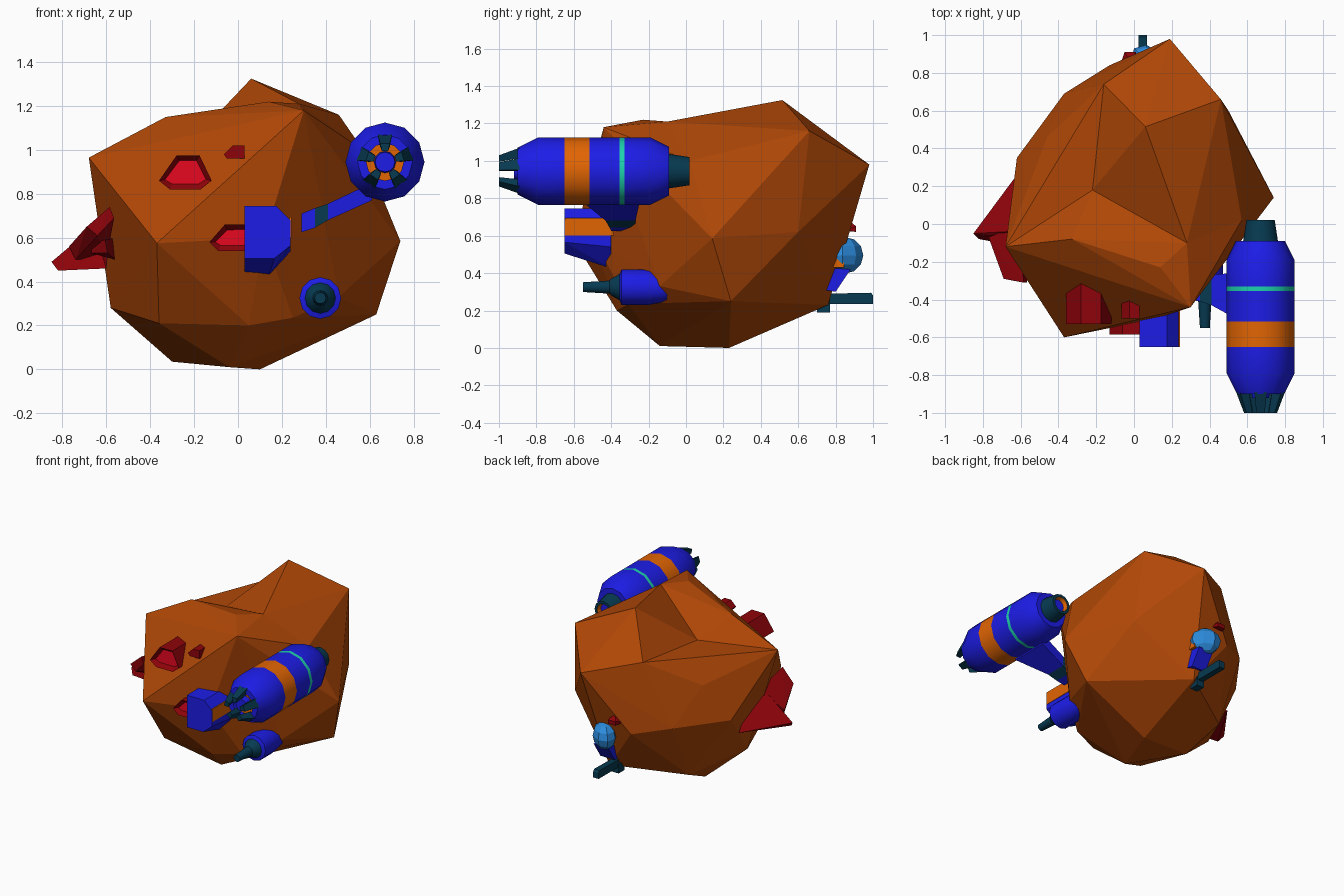
import bpy, bmesh, math
from mathutils import Vector

if "Cube" in bpy.data.objects:
    bpy.data.objects.remove(bpy.data.objects["Cube"])

COLOURS = {
    "rock": (0.43, 0.063, 0.002), "blue": (0.012, 0.012, 0.80), "orange": (0.76, 0.13, 0.001),
    "teal": (0.002, 0.042, 0.082), "mint": (0.012, 0.64, 0.42), "light_blue": (0.025, 0.26, 0.72),
    "dark_red": (0.27, 0.001, 0.003), "bright_red": (0.80, 0.002, 0.014),
}
NAMES = list(COLOURS)
MATS = []
for n, c in COLOURS.items():
    m = bpy.data.materials.new(n)
    m.diffuse_color = (*c, 1)
    m.use_nodes = True
    m.node_tree.nodes["Principled BSDF"].inputs["Base Color"].default_value = m.diffuse_color
    MATS.append(m)


def finish(bm, name, colour=None):
    """Turn a bmesh into an object; a single colour or faces already indexed."""
    bmesh.ops.recalc_face_normals(bm, faces=bm.faces)
    me = bpy.data.meshes.new(name)
    if colour:
        for f in bm.faces:
            f.material_index = NAMES.index(colour)
    bm.to_mesh(me)
    bm.free()
    for m in MATS:
        me.materials.append(m)
    ob = bpy.data.objects.new(name, me)
    bpy.context.collection.objects.link(ob)
    return ob


def hull_mesh(points):
    bm = bmesh.new()
    for p in points:
        bm.verts.new(p)
    bmesh.ops.convex_hull(bm, input=bm.verts[:], use_existing_faces=False)
    loose = [v for v in bm.verts if not v.link_faces]
    bmesh.ops.delete(bm, geom=loose, context='VERTS')
    return bm


def hull(name, points, colour):
    return finish(hull_mesh(points), name, colour)


def box(name, x0, x1, y0, y1, z0, z1, colour):
    return hull(name, [(x, y, z) for x in (x0, x1) for y in (y0, y1) for z in (z0, z1)], colour)


def lathe_y(name, cx, cz, profile, sides=12):
    """Rings along y: (y, radius, colour of the band that follows), smooth around."""
    bm = bmesh.new()
    rings = []
    for y, r, _ in profile:
        rings.append([bm.verts.new((cx + r * math.cos(2 * math.pi * i / sides), y,
                                    cz + r * math.sin(2 * math.pi * i / sides)))
                      for i in range(sides)])
    for k in range(len(rings) - 1):
        a, b = rings[k], rings[k + 1]
        for i in range(sides):
            j = (i + 1) % sides
            f = bm.faces.new((a[i], a[j], b[j], b[i]))
            f.material_index = NAMES.index(profile[k][2])
            f.smooth = True
    bmesh.ops.remove_doubles(bm, verts=bm.verts, dist=0.0005)
    ob = finish(bm, name)
    ob.data.set_sharp_from_angle(angle=math.radians(31))
    return ob


def crystal(name, outline, y_front, y_back, depth=0.0):
    """Red prism along y; with depth, a bright panel is sunk in its front."""
    bm = bmesh.new()
    a = [bm.verts.new((x, y_front, z)) for x, z in outline]
    b = [bm.verts.new((x, y_back, z)) for x, z in outline]
    front = bm.faces.new(a)
    bm.faces.new(b[::-1])
    for i in range(len(a)):
        j = (i + 1) % len(a)
        bm.faces.new((a[j], a[i], b[i], b[j]))
    bmesh.ops.recalc_face_normals(bm, faces=bm.faces)
    for f in bm.faces:
        f.material_index = NAMES.index("dark_red")
    if depth:
        bmesh.ops.inset_individual(bm, faces=[front], thickness=0.027)
        front.material_index = NAMES.index("bright_red")
        for v in front.verts:
            v.co.y += depth
    return finish(bm, name)


# Rock: convex hull; the 4th value lowers a vertex afterwards for the hollow on top
ROCK = [
    (.06, .515, 1.325), (.46, .66, 1.16), (.19, .98, .98), (.74, .14, .585),
    (-.68, -.12, .965), (-.37, -.60, .575), (-.33, -.08, 1.15, .05), (.30, -.44, 1.18),
    (.14, -.23, 1.22, .05), (.28, -.10, 1.21, .11), (-.22, .18, 1.03, .23),
    (.57, .02, 1.0), (.50, .60, .62), (.10, .76, .23), (.63, .24, .25),
    (.10, .23, 0), (-.04, -.14, .01), (-.30, .2, .035), (-.58, .1, .28),
    (-.36, -.36, .21), (.05, -.37, .20), (.46, -.14, .33), (.12, -.50, .6),
    (.25, -.31, .235), (-.62, .35, .6), (-.37, .69, .6), (-.13, .84, .55),
    (-.46, .46, .86), (-.16, .74, 1.06), (-.36, .48, .17),
]
bm = hull_mesh([(p[0], p[1], p[2] + (p[3] if len(p) > 3 else 0)) for p in ROCK])
for p in ROCK:
    if len(p) > 3:
        v = min(bm.verts, key=lambda v: (v.co - Vector((p[0], p[1], p[2] + p[3]))).length)
        v.co.z = p[2]
finish(bm, "rock", "rock")

# Large engine pod
EX, EZ = 0.67, 0.945
lathe_y("engine_pod", EX, EZ, [
    (-.92, 0, "blue"), (-.92, .045, "blue"), (-.87, .05, "orange"), (-.87, .085, "blue"),
    (-.90, .085, "blue"), (-.90, .125, "blue"), (-.79, .18, "blue"), (-.65, .18, "orange"),
    (-.515, .18, "blue"), (-.355, .18, "mint"), (-.33, .18, "blue"), (-.19, .18, "blue"),
    (-.09, .13, "blue"), (-.09, .092, "teal"), (.02, .075, "teal"), (.02, .055, "orange"),
    (-.01, .045, "blue"), (-.01, 0, "blue")])
for i in range(5):
    a = math.radians(90 + 72 * i)
    d, t = Vector((math.cos(a), 0, math.sin(a))), Vector((-math.sin(a), 0, math.cos(a)))
    pts = [Vector((EX, y, EZ)) + d * r + t * s * w
           for y, r, w in ((-.89, .07, .022), (-.89, .125, .033), (-1, .05, .014), (-1, .085, .022))
           for s in (-1, 1)]
    hull(f"engine_prong_{i}", pts, "teal")

# Arm holding the engine: tapered sections of x, y range, z range
ARM = [(.29, -.40, -.26, .625, .71), (.35, -.41, -.27, .645, .735),
       (.41, -.43, -.27, .68, .755), (.61, -.54, -.25, .77, .85)]
for i, colour in enumerate(("blue", "teal", "blue")):
    hull(f"engine_arm_{i}", [(s[0], y, z) for s in ARM[i:i + 2] for y in s[1:3] for z in s[3:5]], colour)

# Small thruster
lathe_y("small_thruster", .375, .325, [
    (-.55, 0, "teal"), (-.55, .026, "teal"), (-.41, .035, "teal"), (-.40, .045, "teal"),
    (-.365, .065, "teal"), (-.355, .07, "blue"), (-.345, .095, "blue"), (-.20, .095, "blue"),
    (-.07, .07, "blue"), (-.07, 0, "blue")])

# Control box with sloped underside and an orange side stripe
front = [(.03, .745), (.175, .745), (.24, .68), (.24, .565), (.165, .505), (.03, .505)]
back = [(.03, .745), (.175, .745), (.24, .68), (.24, .54), (.14, .425), (.03, .425)]
hull("control_box", [(x, -.65, z) for x, z in front] + [(x, -.40, z) for x, z in back], "blue")
box("control_box_stripe", .235, .243, -.648, -.37, .60, .695, "orange")

# Red crystals on the front
crystal("crystal_upper", [(-.36, .86), (-.28, .975), (-.175, .975), (-.12, .86), (-.17, .82), (-.31, .82)],
        -.53, -.25, .03)
crystal("crystal_lower", [(-.13, .58), (-.06, .66), (.08, .66), (.10, .58), (.06, .54), (-.09, .54)],
        -.585, -.40, .03)
crystal("crystal_small", [(-.065, .98), (-.025, 1.02), (.03, 1.02), (.03, .96), (-.05, .96)], -.50, -.33)

# Red crystal wing on the left, and the branch rising forward from it
hull("crystal_wing", [(-.85, -.05, .49), (-.82, -.08, .45), (-.62, .26, .47), (-.58, .05, .66),
                      (-.66, -.04, .65), (-.75, -.06, .56), (-.60, -.12, .46)], "dark_red")
hull("crystal_branch", [(-.69, -.29, .65), (-.585, -.31, .74), (-.565, -.31, .69), (-.64, -.30, .61),
                        (-.77, -.07, .56), (-.74, -.1, .50), (-.60, 0, .68), (-.6, 0, .5)], "dark_red")
hull("crystal_stub", [(-.67, -.16, .53), (-.595, -.24, .53), (-.605, -.24, .59), (-.66, -.16, .58),
                      (-.56, -.08, .5), (-.56, -.08, .6)], "dark_red")
# Small crystal on the back
hull("crystal_back", [(-.08, .82, .63), (.03, .84, .63), (-.05, .91, .62), (.01, .91, .62),
                      (-.05, .91, .65), (.01, .91, .65), (-.02, .86, .69)], "dark_red")

# Turret on the back: faceted dome, orange collar, blue base, teal barrel
bm = bmesh.new()
bmesh.ops.create_uvsphere(bm, u_segments=8, v_segments=6, radius=.098)
u, w = Vector((-.707, .707, 0)), Vector((.707, .707, 0))
for v in bm.verts:
    v.co = Vector((.08, .85, .495)) + u * v.co.x * 1.15 + w * v.co.y * .85 + Vector((0, 0, v.co.z))
finish(bm, "turret_dome", "light_blue")
box("turret_collar", .05, .165, .78, .845, .43, .53, "orange")
hull("turret_base", [(x, y, z) for x in (.03, .15) for y, z in
                     ((.74, .31), (.80, .30), (.74, .43), (.88, .42))], "blue")
hull("turret_barrel", [(x, y, z) for x in (.025, .07) for y, z in
                       ((.76, .235), (1.0, .235), (.76, .29), (.99, .295), (1.0, .28))], "teal")
box("turret_barrel_foot", .02, .08, .70, .77, .19, .26, "teal")
